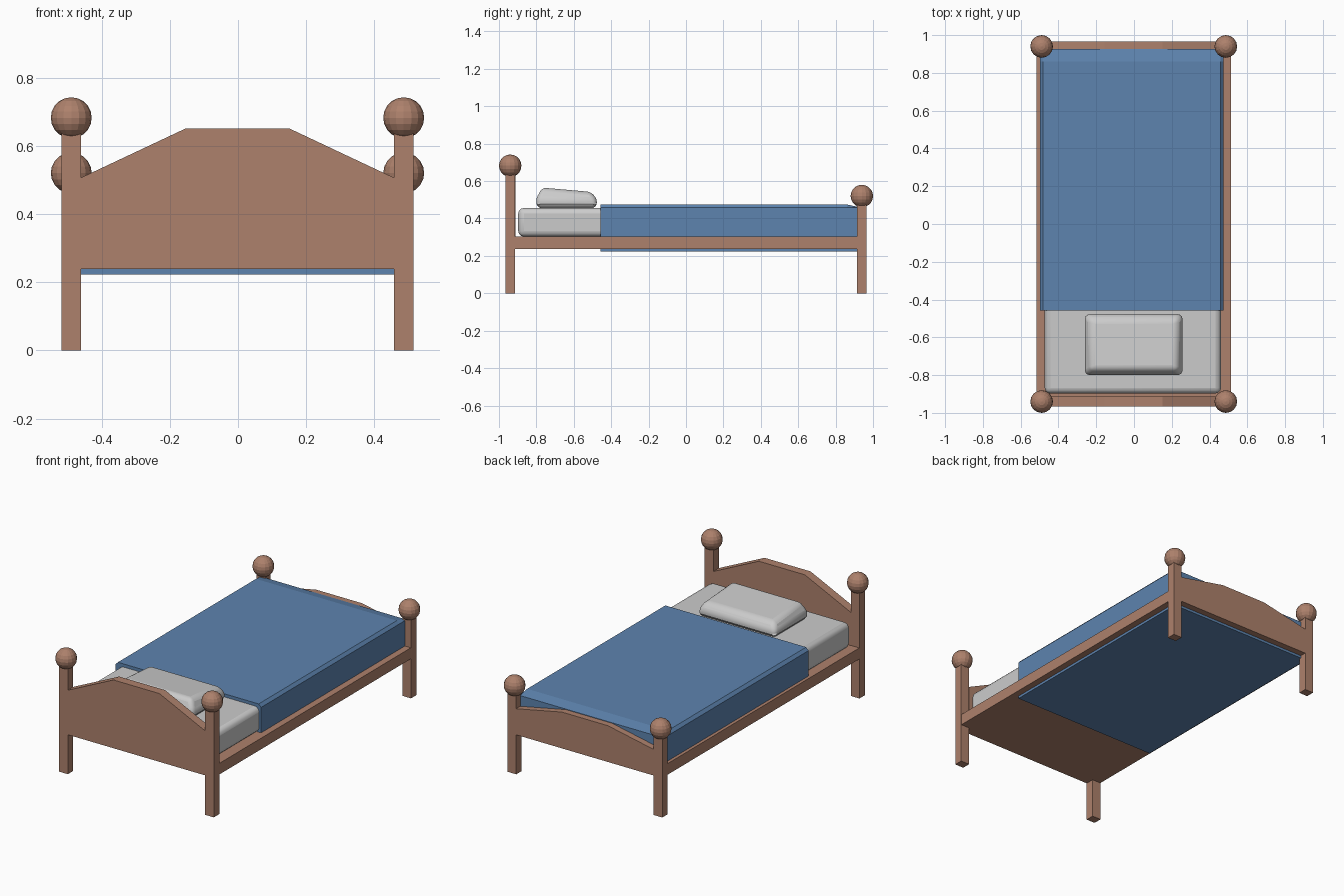
import bpy, bmesh

if "Cube" in bpy.data.objects:
    bpy.data.objects.remove(bpy.data.objects["Cube"])


def material(name, rgb):
    m = bpy.data.materials.new(name)
    m.diffuse_color = (*rgb, 1)
    m.use_nodes = True
    m.node_tree.nodes["Principled BSDF"].inputs["Base Color"].default_value = m.diffuse_color
    return m


WOOD = material("wood", (0.42, 0.22, 0.15))
BLUE = material("blue_cloth", (0.11, 0.23, 0.43))


def finish(name, bm, mat=None):
    bmesh.ops.recalc_face_normals(bm, faces=bm.faces)
    mesh = bpy.data.meshes.new(name)
    bm.to_mesh(mesh)
    bm.free()
    obj = bpy.data.objects.new(name, mesh)
    bpy.context.collection.objects.link(obj)
    if mat:
        mesh.materials.append(mat)
    return obj


def cube_mesh(lo, hi):
    bm = bmesh.new()
    bmesh.ops.create_cube(bm, size=1)
    for v in bm.verts:
        v.co = [a + (c + 0.5) * (b - a) for a, b, c in zip(lo, hi, v.co)]
    return bm


def board(name, profile, y0, y1, mat):
    """Extrude an x-z outline from y0 to y1."""
    bm = bmesh.new()
    face = bm.faces.new([bm.verts.new((x, y0, z)) for x, z in profile])
    ext = bmesh.ops.extrude_face_region(bm, geom=[face])
    moved = [g for g in ext["geom"] if isinstance(g, bmesh.types.BMVert)]
    bmesh.ops.translate(bm, verts=moved, vec=(0, y1 - y0, 0))
    return finish(name, bm, mat)


def smooth(obj, angle=0.6):
    bpy.ops.object.select_all(action='DESELECT')
    obj.select_set(True)
    bpy.context.view_layer.objects.active = obj
    bpy.ops.object.shade_smooth_by_angle(angle=angle)


def rounded(obj, width, segments):
    mod = obj.modifiers.new("round", 'BEVEL')
    mod.width, mod.segments = width, segments
    smooth(obj)


# Posts with ball finials
for end, y, ball_z in (("head", -0.94, 0.682), ("foot", 0.94, 0.52)):
    for side, x in (("left", -0.489), ("right", 0.486)):
        finish(f"{end}_post_{side}", cube_mesh((x - 0.029, y - 0.026, 0),
               (x + 0.029, y + 0.026, ball_z - 0.03)), WOOD)
        bm = bmesh.new()
        bmesh.ops.create_uvsphere(bm, u_segments=16, v_segments=10, radius=0.06)
        bmesh.ops.translate(bm, verts=bm.verts, vec=(x, y, ball_z))
        finish(f"{end}_finial_{side}", bm, WOOD)

# Headboard and footboard with a raised centre
for name, y0, y1, low, high in (("headboard", -0.966, -0.912, 0.505, 0.65),
                                ("footboard", 0.914, 0.966, 0.395, 0.457)):
    board(name, [(-0.463, 0.238), (0.46, 0.238), (0.46, low), (0.152, high),
                 (-0.155, high), (-0.463, low)], y0, y1, WOOD)

# Bed base
finish("bed_base", cube_mesh((-0.517, -0.93, 0.238), (0.514, 0.93, 0.305)), WOOD)

# Mattress
mattress = finish("mattress", cube_mesh((-0.473, -0.897, 0.303), (0.461, 0.915, 0.456)))
rounded(mattress, 0.03, 3)

# Blanket wrapped round the mattress and base, dipping at the foot
blanket = board("blanket", [(-0.498, 0.223), (0.474, 0.223), (0.474, 0.458),
                            (0.458, 0.475), (-0.482, 0.475), (-0.498, 0.458)],
                -0.457, 0.927, BLUE)
bm = bmesh.new()
bm.from_mesh(blanket.data)
bmesh.ops.bisect_plane(bm, geom=bm.verts[:] + bm.edges[:] + bm.faces[:],
                       plane_co=(0, 0.86, 0), plane_no=(0, 1, 0))
for v in bm.verts:
    if v.co.y > 0.9 and v.co.z > 0.46:
        v.co.z = 0.46
bm.to_mesh(blanket.data)
bm.free()

# Pillow, tapered above and below, thicker towards the headboard
bm = cube_mesh((-0.265, -0.805, 0.455), (0.262, -0.472, 0.565))
bmesh.ops.subdivide_edges(bm, edges=[e for e in bm.edges
                          if abs(e.verts[0].co.z - e.verts[1].co.z) > 0.05], cuts=1)
for v in bm.verts:
    z, back = v.co.z, v.co.y > -0.6
    inset = 0.035 if z > 0.53 else (0.012 if z < 0.48 else 0)
    v.co.x -= inset if v.co.x > 0 else -inset
    v.co.y -= inset if back else -inset
    if z > 0.53:
        v.co.z = 0.542 if back else 0.565
    elif z > 0.48:
        v.co.z = 0.498
pillow = finish("pillow", bm)
mod = pillow.modifiers.new("round", 'BEVEL')
mod.width, mod.segments, mod.limit_method = 0.04, 4, 'NONE'
smooth(pillow)
